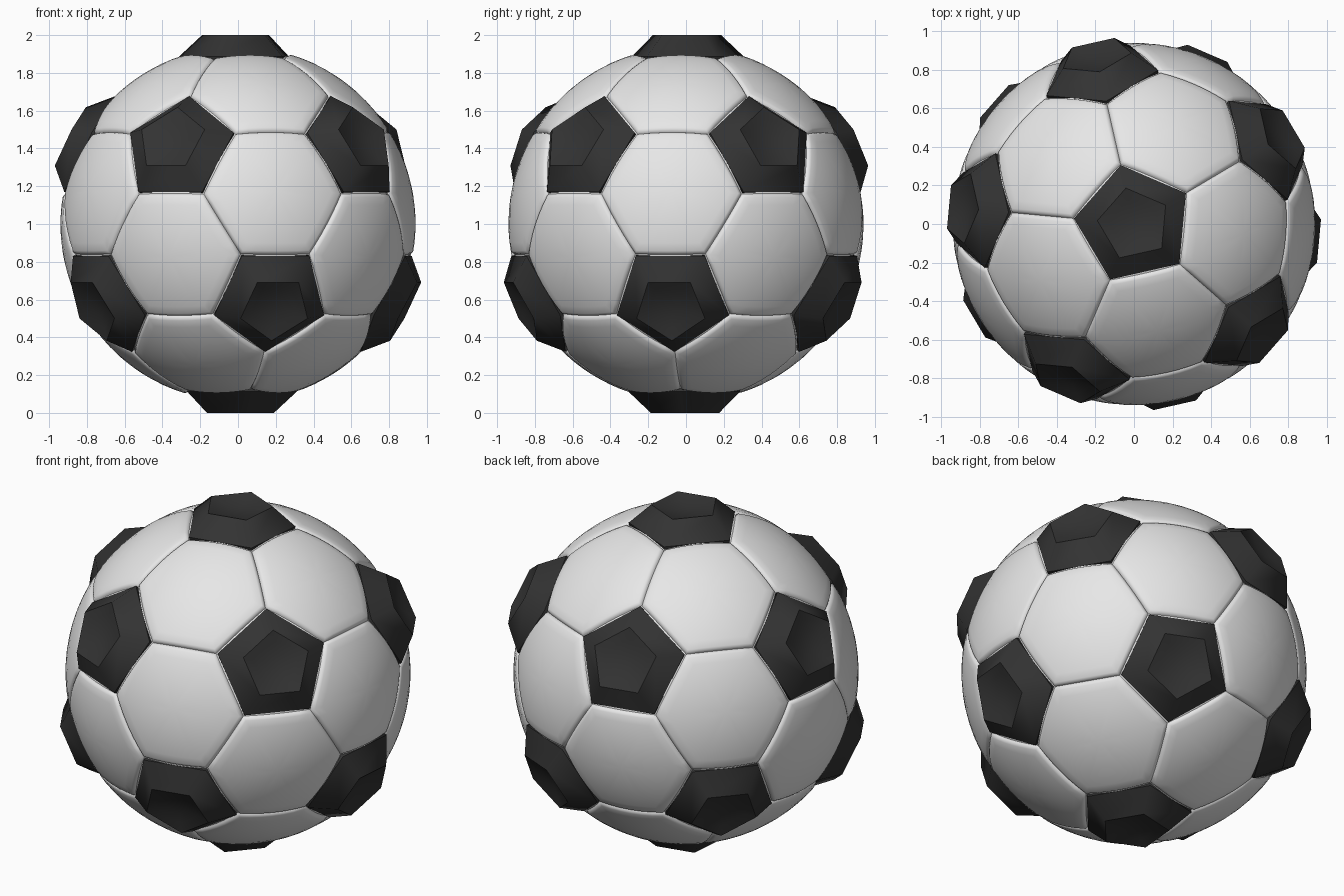
import bpy, bmesh, math
from mathutils import Vector

cube = bpy.data.objects.get("Cube")
if cube:
    bpy.data.objects.remove(cube, do_unlink=True)

MID = Vector((0, 0, 1))
SIDE_STEPS = 6


def material(name, rgb, rough):
    m = bpy.data.materials.new(name)
    m.use_nodes = True
    m.diffuse_color = (*rgb, 1)
    node = m.node_tree.nodes["Principled BSDF"]
    node.inputs["Base Color"].default_value = (*rgb, 1)
    node.inputs["Roughness"].default_value = rough
    return m


def loft(bm, rings, centre=None, sharp=()):
    """Bridge closed rings of points, outside in, and cap with a centre point."""
    loops = [[bm.verts.new(p + MID) for p in ring] for ring in rings]
    n = len(loops[0])
    for a, b in zip(loops, loops[1:]):
        for i in range(n):
            j = (i + 1) % n
            bm.faces.new((a[i], a[j], b[j], b[i]))
    if centre is not None:
        tip = bm.verts.new(centre + MID)
        for i in range(n):
            bm.faces.new((loops[-1][i], loops[-1][(i + 1) % n], tip))
    for f in bm.faces:
        f.smooth = True
    for k in sharp:
        for i in range(n):
            bm.edges.get((loops[k][i], loops[k][(i + 1) % n])).smooth = False


def finish(bm, name, mat):
    mesh = bpy.data.meshes.new(name)
    bm.to_mesh(mesh)
    bm.free()
    mesh.materials.append(mat)
    obj = bpy.data.objects.new(name, mesh)
    bpy.context.collection.objects.link(obj)
    return obj


def panel_rings(corners, profile):
    """Shrinking outlines of a panel, each pushed onto its own radius."""
    mid = sum(corners, Vector()) / len(corners)
    outline = []
    for i, c in enumerate(corners):
        nxt = corners[(i + 1) % len(corners)]
        outline += [c.lerp(nxt, k / SIDE_STEPS) for k in range(SIDE_STEPS)]
    rings = [[mid.lerp(p, s).normalized() * r for p in outline] for s, r in profile]
    return rings, mid.normalized()


white = material("white leather", (0.8, 0.8, 0.8), 0.5)
black = material("black leather", (0.033, 0.033, 0.033), 0.5)

# Icosahedron directions: two poles and two staggered rings of five
TURN = math.radians(30.7)
h = 1 / math.sqrt(5)
poles = [Vector((0, 0, 1)), Vector((0, 0, -1))]
for k in range(10):
    a = TURN + k * math.pi / 5
    poles.append(Vector((2 * h * math.cos(a), 2 * h * math.sin(a), h if k % 2 == 0 else -h)))


def near(a, b):
    return 0.3 < a.dot(b) < 0.6


# White hexagon panels, puffed up with sunken seams
hex_profile = [(1, 0.922), (0.985, 0.929), (0.965, 0.935), (0.93, 0.939),
               (0.8, 0.94), (0.6, 0.94), (0.4, 0.94), (0.2, 0.94)]
count = 0
for i, a in enumerate(poles):
    for j in range(i + 1, 12):
        for k in range(j + 1, 12):
            b, c = poles[j], poles[k]
            if not (near(a, b) and near(b, c) and near(a, c)):
                continue
            tri = [a, b, c] if (b - a).cross(c - a).dot(a) > 0 else [a, c, b]
            corners = []
            for p, q in zip(tri, tri[1:] + tri[:1]):
                corners += [p.lerp(q, 1 / 3), p.lerp(q, 2 / 3)]
            rings, d = panel_rings(corners, hex_profile)
            count += 1
            bm = bmesh.new()
            loft(bm, rings, d * 0.94)
            finish(bm, f"hexagon_panel_{count}", white)

# Pentagons: a white rim bed and a raised black cap with a dished top
cap_profile = [(0.305, 0.85), (0.313, 0.887), (0.191, 1.0), (0.13, 0.982), (0.065, 0.97)]
for i, d in enumerate(poles):
    side = d.orthogonal().normalized()
    up = d.cross(side)
    ring = sorted((p for p in poles if near(d, p)),
                  key=lambda p: math.atan2(p.dot(up), p.dot(side)))
    bed, _ = panel_rings([d.lerp(p, 1 / 3) for p in ring], [(1, 0.922), (0.88, 0.922)])
    bm = bmesh.new()
    loft(bm, bed)
    finish(bm, f"pentagon_rim_{i + 1}", white)

    spokes = [(p - d * p.dot(d)).normalized() for p in ring]
    bm = bmesh.new()
    loft(bm, [[d * z + s * r for s in spokes] for r, z in cap_profile], d * 0.966, (1, 2))
    finish(bm, f"pentagon_cap_{i + 1}", black)
